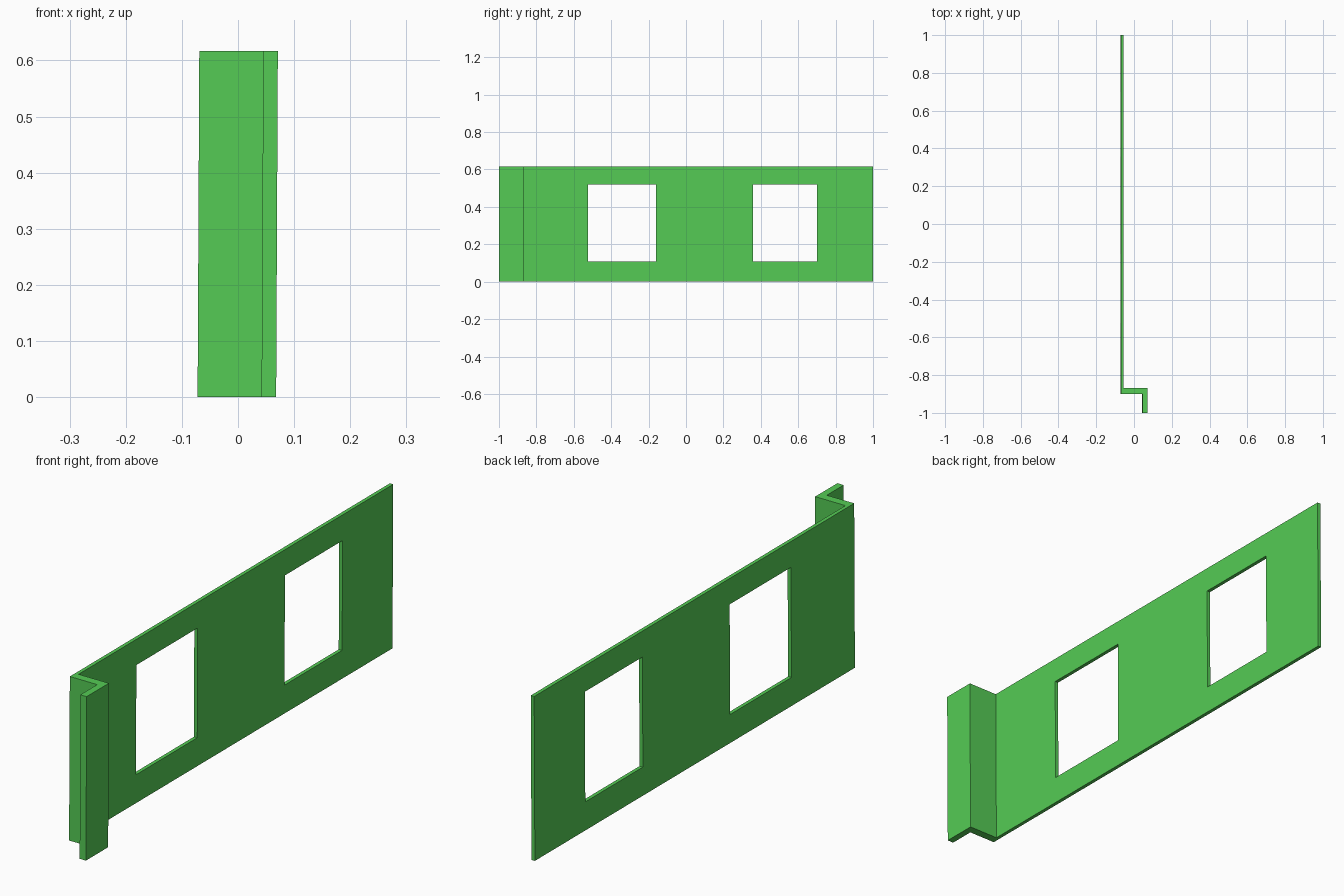
import bpy, bmesh

if "Cube" in bpy.data.objects:
    bpy.data.objects.remove(bpy.data.objects["Cube"])

HEIGHT = 0.617
LEAN = 0.003          # slight sideways drift from bottom to top

# Plan outline: thin wall, step and end flange
PROFILE = [(-0.072, 1.0), (-0.072, -0.9), (0.042, -0.9), (0.042, -1.0),
           (0.068, -1.0), (0.068, -0.868), (-0.058, -0.868), (-0.058, 1.0)]
# Openings: y start, y end, z start, z end
WINDOWS = [(-0.524, -0.16, 0.107, 0.52), (0.358, 0.70, 0.107, 0.52)]


def extrude_outline(name, points, offset):
    """Make a closed solid by pushing a flat outline along offset."""
    bm = bmesh.new()
    face = bm.faces.new([bm.verts.new(p) for p in points])
    result = bmesh.ops.extrude_face_region(bm, geom=[face], use_keep_orig=True)
    top = [v for v in result["geom"] if isinstance(v, bmesh.types.BMVert)]
    bmesh.ops.translate(bm, verts=top, vec=offset)
    bmesh.ops.recalc_face_normals(bm, faces=bm.faces[:])
    mesh = bpy.data.meshes.new(name)
    bm.to_mesh(mesh)
    bm.free()
    obj = bpy.data.objects.new(name, mesh)
    bpy.context.collection.objects.link(obj)
    return obj


# Wall panel with stepped end
wall = extrude_outline("wall_panel", [(x, y, 0) for x, y in PROFILE], (LEAN, 0, HEIGHT))
green = bpy.data.materials.new("green_paint")
green.diffuse_color = (0.09, 0.6, 0.09, 1)
green.use_nodes = True
green.node_tree.nodes["Principled BSDF"].inputs["Base Color"].default_value = green.diffuse_color
wall.data.materials.append(green)

# Window openings
for i, (y0, y1, z0, z1) in enumerate(WINDOWS):
    corners = [(-0.15, y0, z0), (-0.15, y1, z0), (-0.15, y1, z1), (-0.15, y0, z1)]
    cutter = extrude_outline(f"window_cutter_{i + 1}", corners, (0.16, 0, 0))
    cutter.hide_render = True
    cutter.display_type = 'WIRE'
    cut = wall.modifiers.new(f"window_{i + 1}", 'BOOLEAN')
    cut.operation = 'DIFFERENCE'
    cut.solver = 'EXACT'
    cut.object = cutter
